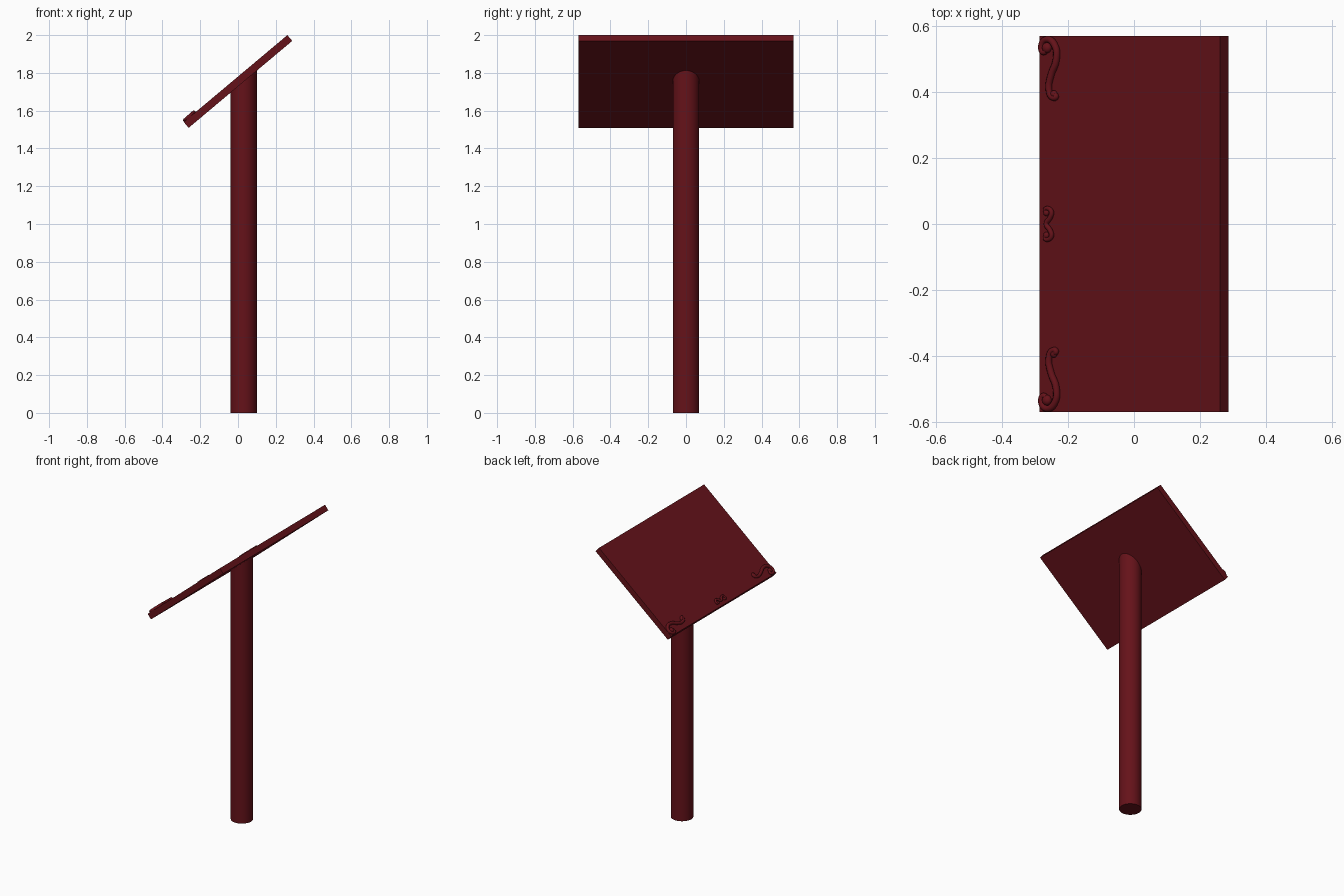
import bpy, bmesh, math
from mathutils import Matrix, Vector

if "Cube" in bpy.data.objects:
    bpy.data.objects.remove(bpy.data.objects["Cube"])

TILT = math.radians(40)
LENGTH, WIDTH, THICK = 0.716, 1.14, 0.04
# board frame: local x runs up the slope, local z is the board normal
FRAME = Matrix.Translation((0, 0, 1.7545)) @ Matrix.Rotation(-TILT, 4, 'Y')

mat = bpy.data.materials.new("dark_red")
mat.diffuse_color = (0.13, 0.006, 0.01, 1)
mat.use_nodes = True
mat.node_tree.nodes["Principled BSDF"].inputs["Base Color"].default_value = mat.diffuse_color


def add_mesh(name, bm):
    bmesh.ops.recalc_face_normals(bm, faces=bm.faces)
    me = bpy.data.meshes.new(name)
    bm.to_mesh(me)
    bm.free()
    ob = bpy.data.objects.new(name, me)
    bpy.context.collection.objects.link(ob)
    me.materials.append(mat)
    return ob


def smooth(ob):
    bpy.ops.object.select_all(action='DESELECT')
    ob.select_set(True)
    bpy.context.view_layer.objects.active = ob
    bpy.ops.object.shade_smooth_by_angle(angle=math.radians(40))


# slanted board
bm = bmesh.new()
bmesh.ops.create_cube(bm, size=1, matrix=FRAME @ Matrix.Diagonal((LENGTH, WIDTH, THICK, 1)))
add_mesh("slanted_board", bm)

# round post, its top cut to meet the underside of the board
bm = bmesh.new()
bmesh.ops.create_cone(bm, cap_ends=True, segments=48, radius1=0.07, radius2=0.07,
                      depth=1, matrix=Matrix.Translation((0.03, 0, 0.5)))
for v in bm.verts:
    if v.co.z > 0.5:
        v.co.z = 1.7545 + v.co.x * math.tan(TILT) - (THICK / 2 - 0.002) / math.cos(TILT)
smooth(add_mesh("post", bm))


# carved scrolls: a tapering tube on the board with a round knob at each end
def on_board(x, y, h):
    h += THICK / 2
    return FRAME @ Vector(((x + h * math.sin(TILT)) / math.cos(TILT), y, h))


def scroll(name, pts, radius, knobs, side=1):
    cu = bpy.data.curves.new(name, 'CURVE')
    cu.dimensions = '3D'
    cu.bevel_depth = radius
    cu.bevel_resolution = 3
    cu.resolution_u = 6
    cu.use_fill_caps = True
    sp = cu.splines.new('BEZIER')
    sp.bezier_points.add(len(pts) - 1)
    for i, (bp, (x, y)) in enumerate(zip(sp.bezier_points, pts)):
        bp.co = on_board(x, side * y, 0.004)
        bp.handle_left_type = bp.handle_right_type = 'AUTO'
        bp.radius = 0.75 + 0.3 * math.sin(math.pi * i / (len(pts) - 1))
    cu.materials.append(mat)
    ob = bpy.data.objects.new(name, cu)
    bpy.context.collection.objects.link(ob)
    for (x, y), r in zip((pts[0], pts[-1]), knobs):
        bm = bmesh.new()
        m = Matrix.Translation(on_board(x, side * y, 0.003)) @ FRAME.to_3x3().to_4x4()
        bmesh.ops.create_uvsphere(bm, u_segments=20, v_segments=12, radius=r,
                                  matrix=m @ Matrix.Diagonal((1, 1, 0.75, 1)))
        smooth(add_mesh(name + "_knob", bm))


corner = [(-0.264, 0.534), (-0.274, 0.520), (-0.281, 0.540), (-0.262, 0.560),
          (-0.238, 0.537), (-0.236, 0.495), (-0.251, 0.452), (-0.258, 0.412),
          (-0.249, 0.385), (-0.236, 0.386), (-0.243, 0.393)]
for label, side in (("back", 1), ("front", -1)):
    scroll("corner_scroll_" + label, corner, 0.0105, (0.016, 0.012), side)

half = [(-0.266, 0.034), (-0.270, 0.043), (-0.260, 0.047), (-0.250, 0.036), (-0.255, 0.018)]
centre = half + [(-0.266, 0.0)] + [(x, -y) for x, y in reversed(half)]
scroll("centre_scroll", centre, 0.0075, (0.010, 0.010))
